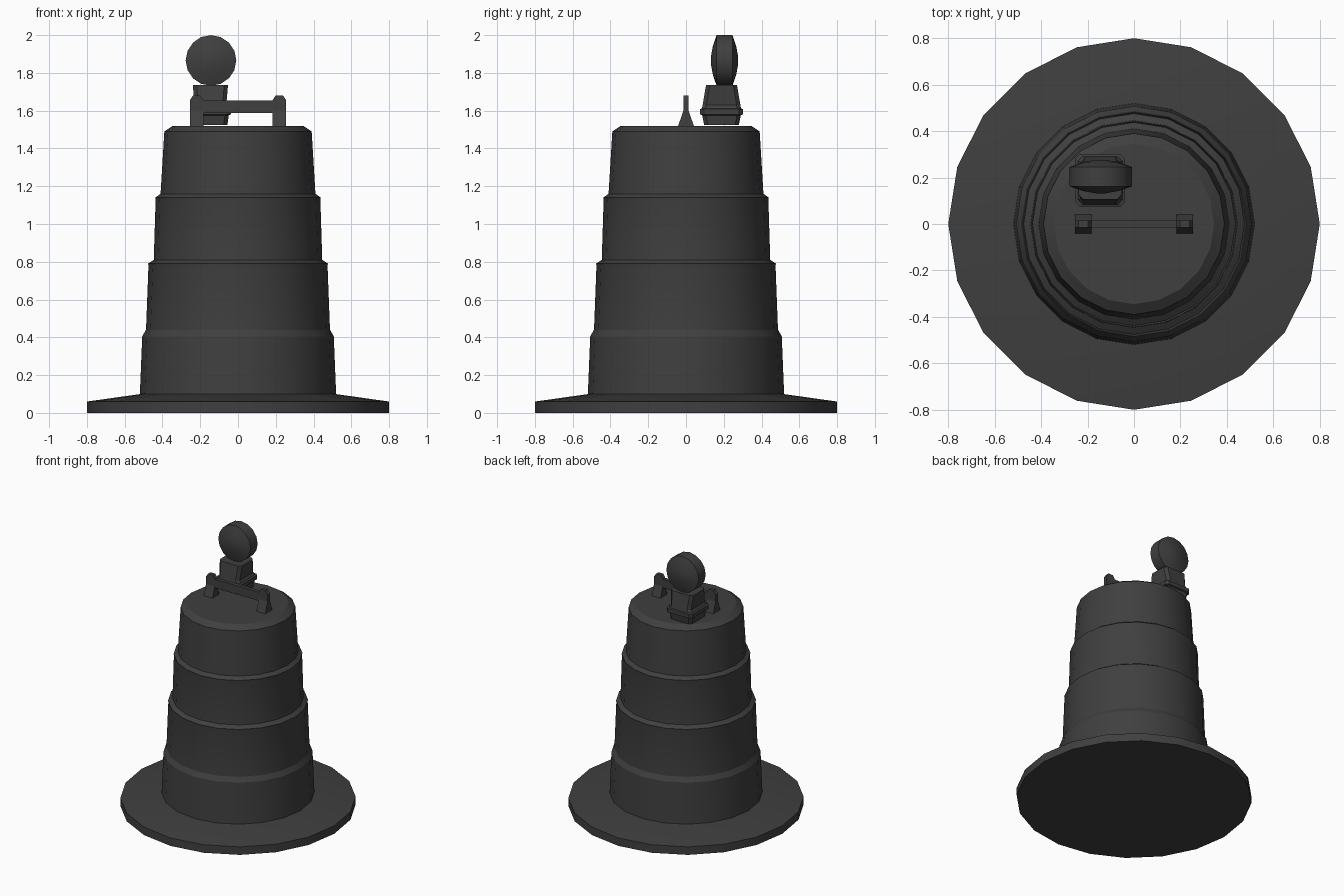
import bpy, bmesh, math
from mathutils import Matrix

if "Cube" in bpy.data.objects:
    bpy.data.objects.remove(bpy.data.objects["Cube"])

dark = bpy.data.materials.new("dark_grey")
dark.diffuse_color = (0.05, 0.05, 0.05, 1)
dark.use_nodes = True
dark.node_tree.nodes["Principled BSDF"].inputs["Base Color"].default_value = dark.diffuse_color


def loft(name, rings, smooth=True):
    """Skin a stack of equal-sized rings and cap both ends."""
    bm = bmesh.new()
    loops = [[bm.verts.new(p) for p in ring] for ring in rings]
    n = len(loops[0])
    for a, b in zip(loops, loops[1:]):
        for i in range(n):
            j = (i + 1) % n
            bm.faces.new((a[i], a[j], b[j], b[i]))
    bm.faces.new(loops[0][::-1])
    bm.faces.new(loops[-1])
    bmesh.ops.recalc_face_normals(bm, faces=bm.faces)
    me = bpy.data.meshes.new(name)
    bm.to_mesh(me)
    bm.free()
    me.materials.append(dark)
    ob = bpy.data.objects.new(name, me)
    bpy.context.collection.objects.link(ob)
    if smooth:
        bpy.ops.object.select_all(action='DESELECT')
        ob.select_set(True)
        bpy.context.view_layer.objects.active = ob
        bpy.ops.object.shade_smooth_by_angle(angle=math.radians(25))
    return ob


def circle(r, z, n):
    return [(r * math.cos(2 * math.pi * i / n), r * math.sin(2 * math.pi * i / n), z)
            for i in range(n)]


def bevelled_rect(hx, hy, z, c=0.02):
    return [(hx, -hy + c, z), (hx, hy - c, z), (hx - c, hy, z), (c - hx, hy, z),
            (-hx, hy - c, z), (-hx, c - hy, z), (c - hx, -hy, z), (hx - c, -hy, z)]


def rect(x0, x1, hy, z):
    return [(x0, -hy, z), (x1, -hy, z), (x1, hy, z), (x0, hy, z)]


# Weighted base ring
loft("base", [circle(r, z, 20) for r, z in [(0.8, 0), (0.8, 0.06), (0.515, 0.1)]])

# Stepped barrel
barrel = [(0.52, 0.09), (0.507, 0.405), (0.487, 0.44), (0.474, 0.78), (0.476, 0.79), (0.446, 0.81),
          (0.436, 1.13), (0.438, 1.14), (0.41, 1.16), (0.39, 1.49), (0.345, 1.52)]
loft("barrel", [circle(r, z, 20) for r, z in barrel])

# Carry handle: two flared posts and a crossbar
for side, label in ((-1, "left"), (1, "right")):
    post = [(0.183, 0.255, 0.043, 1.515), (0.183, 0.255, 0.014, 1.60),
            (0.183, 0.255, 0.014, 1.655), (0.199, 0.238, 0.014, 1.68)]
    loft("handle_post_" + label,
         [rect(side * a, side * b, hy, z) for a, b, hy, z in post], False)
loft("handle_bar", [rect(-0.2, 0.2, 0.014, z) for z in (1.588, 1.653)], False)

# Lamp housing with a flange around its lower part
housing = [(0.09, 0.092, 1.525), (0.097, 0.102, 1.575), (0.108, 0.113, 1.58),
           (0.108, 0.113, 1.608), (0.096, 0.103, 1.612), (0.084, 0.1, 1.63), (0.093, 0.082, 1.735)]
body = loft("lamp_housing", [bevelled_rect(*s) for s in housing], False)
body.location = (-0.146, 0.188, 0)

# Round lamp with bulging lens on both faces
lens = [(0.02, -0.072), (0.075, -0.062), (0.134, -0.042),
        (0.134, 0.042), (0.075, 0.062), (0.02, 0.072)]
lamp = loft("lamp_lens", [circle(r, z, 16) for r, z in lens])
lamp.data.transform(Matrix.Rotation(math.radians(90), 4, 'X'))
lamp.location = (-0.143, 0.204, 1.866)
